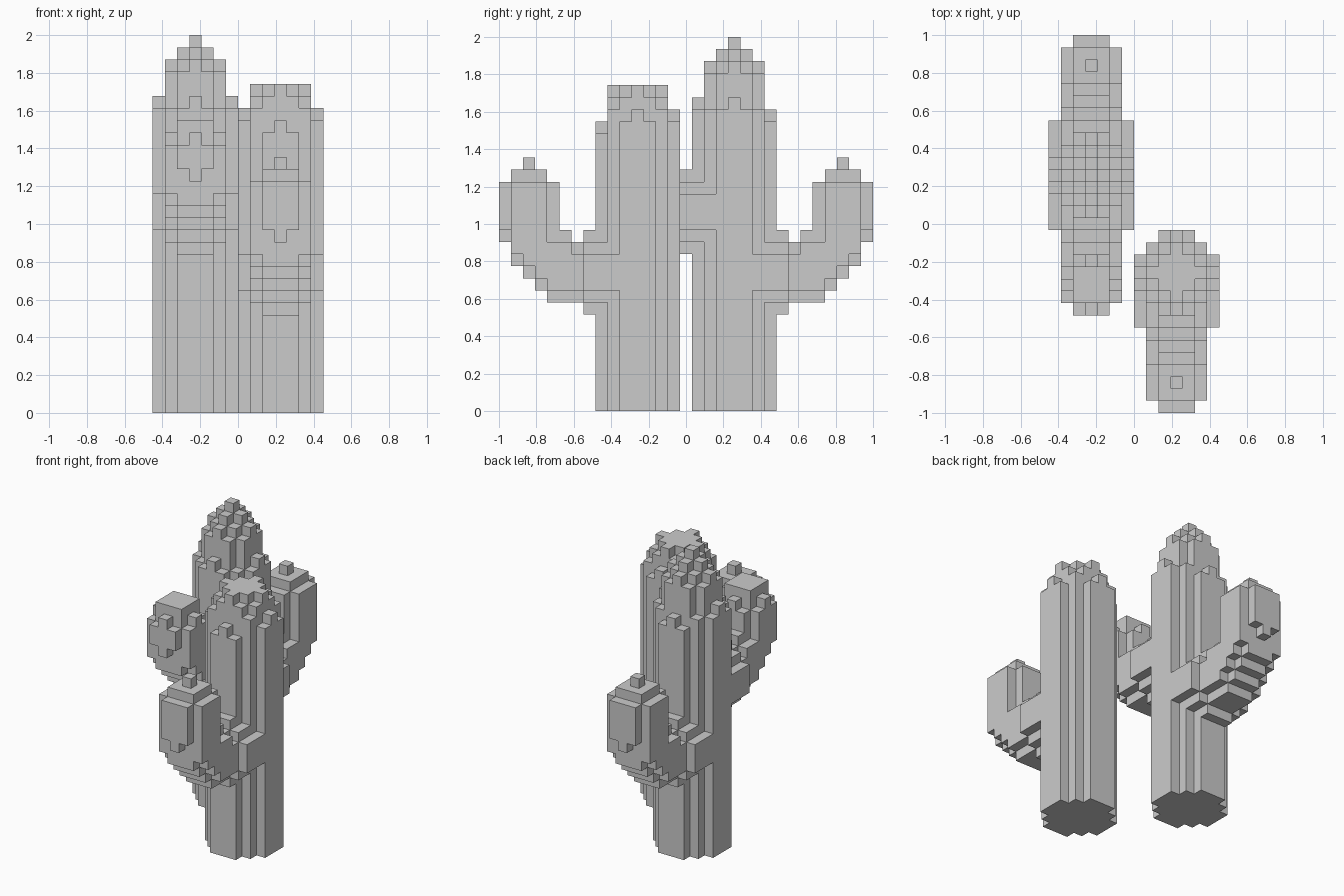
import bpy
import bmesh
from mathutils import Vector

if "Cube" in bpy.data.objects:
    bpy.data.objects.remove(bpy.data.objects["Cube"], do_unlink=True)

UNIT = 2 / 31  # edge of one block
ORIGIN = Vector((-7 * UNIT, -1, 0))

green_free_grey = bpy.data.materials.new("plain_grey")
green_free_grey.use_nodes = True
GREY = (0.6, 0.6, 0.6, 1)
green_free_grey.diffuse_color = GREY
green_free_grey.node_tree.nodes["Principled BSDF"].inputs["Base Color"].default_value = GREY


def octagon(a, b, r):
    return max(abs(a), abs(b)) <= r and abs(a) + abs(b) <= r + 1


def trunk(cx, cy, heights, low_side):
    """Octagonal column whose top is stepped by distance from the axis."""
    cells = set()
    for a in range(-3, 4):
        for b in range(-3, 4):
            if octagon(a, b, 3):
                top = heights[tuple(sorted((abs(a), abs(b))))]
                if b == 3 * low_side:
                    top -= 1
                cells |= {(cx + a, cy + b, k) for k in range(top)}
    return cells


def arm(cx, cy, side, base, tall):
    """Collar, elbow and upright tip, growing along y from the trunk."""
    cells = set()

    def add(dx, t, k):
        cells.add((cx + dx, cy + side * (t + 3), base + k))

    for dx in range(-3, 4):
        for k in range(-3, 4):
            # wide collar sunk into the trunk
            if octagon(dx, k, 3):
                for t in (-1, 0, 1):
                    add(dx, t, k)
            # narrower elbow
            if octagon(dx, k, 2):
                add(dx, 2, k)
                add(dx, 3, k)
                add(dx, 3, k + 1)
                if k >= 0:
                    add(dx, 4, k)
    # upright part with a curved underside
    under = {4: -2, 5: -1, 6: 0, 7: 1, 8: 3}
    for dx in range(-2, 3):
        for t, low in under.items():
            if abs(dx) == 2 and t == 4:
                for k in range(low + 1, 3):
                    add(dx, t, k)
            if not octagon(dx, t - 6, 2):
                continue
            ring = abs(dx) + abs(t - 6)
            inner = max(abs(dx), abs(t - 6)) <= 1
            if tall:
                top = 8 if inner else 7
                if ring == 0:
                    top = 9
            else:
                top = 7 if inner else 8 - ring
            start = low + (1 if abs(dx) == 2 or (t == 8 and dx) else 0)
            for k in range(start, top + 1):
                add(dx, t, k)
    return cells


DIRECTIONS = [Vector(d) for d in
              ((1, 0, 0), (-1, 0, 0), (0, 1, 0), (0, -1, 0), (0, 0, 1), (0, 0, -1))]


def build(name, cells, solid):
    """Skin the blocks, keeping only faces open to the air."""
    bm = bmesh.new()
    verts = {}

    def vert(p):
        key = tuple(round(c) for c in p)
        if key not in verts:
            verts[key] = bm.verts.new(ORIGIN + Vector(key) * UNIT)
        return verts[key]

    for cell in sorted(cells):
        for d in DIRECTIONS:
            near = tuple(int(c + n) for c, n in zip(cell, d))
            if near in solid:
                continue
            u = Vector((d.y, d.z, d.x))
            v = d.cross(u)
            mid = Vector(cell) + Vector((0.5, 0.5, 0.5)) + d / 2
            bm.faces.new([vert(mid + (u * p + v * q) / 2)
                          for p, q in ((-1, -1), (1, -1), (1, 1), (-1, 1))])
    bmesh.ops.dissolve_limit(bm, angle_limit=0.01, verts=bm.verts[:], edges=bm.edges[:])
    mesh = bpy.data.meshes.new(name)
    bm.to_mesh(mesh)
    bm.free()
    mesh.materials.append(green_free_grey)
    obj = bpy.data.objects.new(name, mesh)
    bpy.context.collection.objects.link(obj)


# Block heights by distance from the trunk axis
POINTED = {(0, 0): 31, (0, 1): 30, (1, 1): 29, (0, 2): 29,
           (1, 2): 28, (2, 2): 25, (0, 3): 26, (1, 3): 25}
FLAT = {(0, 0): 27, (0, 1): 27, (1, 1): 27, (0, 2): 27,
        (1, 2): 26, (2, 2): 25, (0, 3): 25, (1, 3): 24}

# Tall cactus with two arms, short cactus with one
parts = {
    "tall_trunk": trunk(3, 19, POINTED, 1),
    "short_trunk": trunk(10, 11, FLAT, -1),
    "tall_back_arm": arm(3, 19, 1, 11, True),
    "tall_front_arm": arm(3, 19, -1, 16, False),
    "short_front_arm": arm(10, 11, -1, 11, True),
}
solid = set().union(*parts.values())
used = set()
for name, cells in parts.items():
    build(name, cells - used, solid)
    used |= cells
